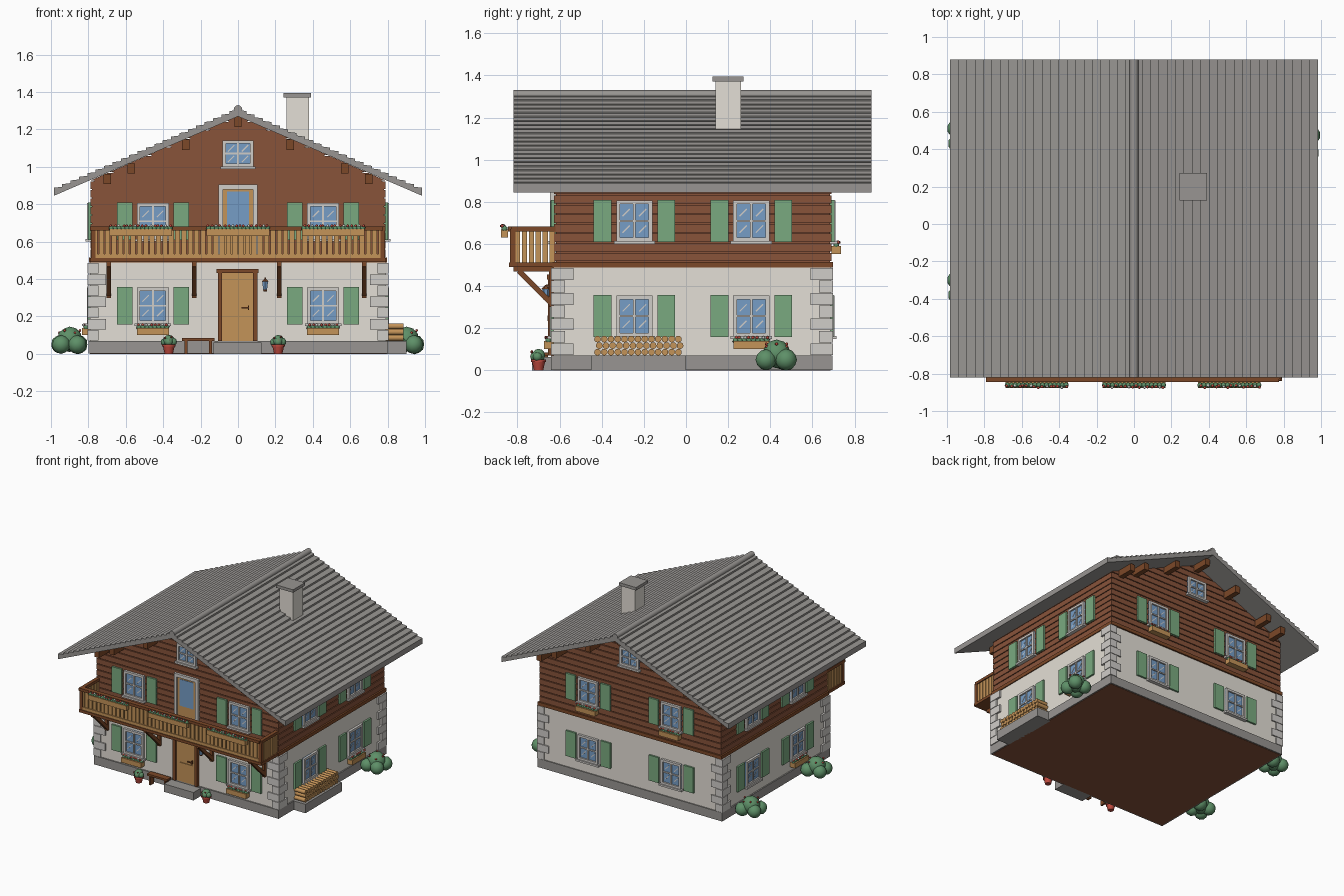
import bpy, bmesh, math, random
from mathutils import Matrix, Vector

if "Cube" in bpy.data.objects:
    bpy.data.objects.remove(bpy.data.objects["Cube"])
random.seed(4)

def mat(name, r, g, b):
    m = bpy.data.materials.new(name)
    m.diffuse_color = [((c / 255 + .055) / 1.055) ** 2.4 for c in (r, g, b)] + [1]
    m.use_nodes = True
    m.node_tree.nodes["Principled BSDF"].inputs["Base Color"].default_value = m.diffuse_color
    return m

PLASTER = mat("plaster", 228, 223, 214)
GREY = mat("grey stone", 152, 149, 146)
BROWN = mat("brown boards", 136, 83, 58)
BEAM = mat("dark beam", 124, 72, 40)
WOOD = mat("light wood", 196, 147, 88)
GREEN = mat("shutter green", 122, 170, 128)
GLASS = mat("window glass", 118, 157, 198)
PALE = mat("pale stone", 208, 205, 201)
LEAF = mat("leaf green", 94, 144, 104)
RED = mat("flower red", 190, 74, 62)
I = Matrix.Identity(4)

class Part:
    """One mesh object collected from simple primitives."""
    def __init__(self, name, material, M=I):
        self.name, self.material, self.M, self.bm = name, material, M, bmesh.new()

    def box(self, x0, x1, y0, y1, z0, z1, R=I):
        c = Vector((x0 + x1, y0 + y1, z0 + z1)) / 2
        S = Matrix.Diagonal((x1 - x0, y1 - y0, z1 - z0, 1))
        bmesh.ops.create_cube(self.bm, size=1, matrix=self.M @ Matrix.Translation(c) @ R @ S)
        return self

    def ball(self, c, r, sub=2, squash=1):
        S = Matrix.Diagonal((r, r, r * squash, 1))
        bmesh.ops.create_icosphere(self.bm, subdivisions=sub, radius=1,
                                   matrix=self.M @ Matrix.Translation(c) @ S)
        return self

    def cyl(self, c, r1, r2, h, R=I, n=12):
        bmesh.ops.create_cone(self.bm, cap_ends=True, segments=n, radius1=r1, radius2=r2, depth=h,
                              matrix=self.M @ Matrix.Translation(c) @ R)
        return self

    def prism(self, pts, y0, y1):
        """Profile in x and z, extruded along y."""
        a = [self.bm.verts.new((x, y0, z)) for x, z in pts]
        b = [self.bm.verts.new((x, y1, z)) for x, z in pts]
        self.bm.faces.new(a)
        self.bm.faces.new(b[::-1])
        for i in range(len(a)):
            j = (i + 1) % len(a)
            self.bm.faces.new((a[j], a[i], b[i], b[j]))
        return self

    def done(self, smooth=False):
        bmesh.ops.recalc_face_normals(self.bm, faces=self.bm.faces)
        for f in self.bm.faces:
            f.smooth = smooth and len(f.verts) < 5
        me = bpy.data.meshes.new(self.name)
        self.bm.to_mesh(me)
        self.bm.free()
        me.materials.append(self.material)
        bpy.context.collection.objects.link(bpy.data.objects.new(self.name, me))

AX_X = Matrix.Rotation(math.pi / 2, 4, 'Y')
AX_Y = Matrix.Rotation(math.pi / 2, 4, 'X')
SLOPE = .4365

# Stone base, plaster storey and floor plate
Part("plinth", GREY).box(-.80, .80, -.64, .695, .002, .07).box(.78, .90, -.45, .0, 0, .07).done()
Part("floor_plate", BROWN).box(-.79, .79, -.63, .685, 0, .01).done()
Part("plaster_wall", PLASTER).box(-.79, .79, -.63, .687, .06, .495).done()
q = Part("corner_stones", PALE)
for sx in (-1, 1):
    for y, sy in ((-.64, 1), (.697, -1)):
        for i in range(7):
            lx, ly = (.06, .105) if i % 2 == 0 else (.10, .065)
            xs, ys = sorted((sx * .805, sx * (.805 - lx))), sorted((y, y + sy * ly))
            q.box(*xs, *ys, .072 + i * .0595, .128 + i * .0595)
q.done()

# Timber storey with horizontal boards up into the gables
def half(z, inset=0):
    return max(.01, min(.788, (1.272 - z) / SLOPE) - inset)
core = [(-.78, .49), (.78, .49), (.78, .92), (0, 1.265), (-.78, .92)]
Part("timber_core", BROWN).prism(core, -.618, .683).done()
b = Part("timber_boards", BROWN)
z, h = .515, .0455
while z < 1.25:
    za, zb = z + .003, z + h - .003
    b.prism([(-half(za), za), (half(za), za), (half(zb), zb), (-half(zb), zb)], -.626, .691)
    z += h
b.done()
Part("sill_beam", BEAM).box(-.797, .797, -.635, .699, .488, .515).done()

# Roof with overlapping courses, ridge cap, purlins
N, W = 22, .985
top = []
for i in range(N):
    x0, x1 = W * i / N, W * (i + 1) / N
    top += [(x0, 1.304 - SLOPE * x0), (x1, 1.318 - SLOPE * x1)]
r = Part("roof", GREY)
for s in (-1, 1):
    r.prism([(s * x, z) for x, z in [(0, 1.27)] + top + [(W, 1.275 - SLOPE * W)]], -.82, .88)
r.done()
Part("ridge_cap", GREY).cyl((0, .03, 1.307), .023, .023, 1.70, AX_Y).done(True)
p = Part("purlins", BEAM)
for x in (-.70, -.57, -.28, 0, .28, .57, .70):
    zt = 1.268 - SLOPE * abs(x)
    p.box(x - .02, x + .02, -.75, .82, zt - .055, zt)
p.done()
Part("chimney", PLASTER).box(.26, .38, .14, .26, 1.10, 1.375).done()
Part("chimney_cap", GREY).box(.243, .39, .125, .272, 1.372, 1.395).done()

# Flower boxes
def flower_box(name, M, w, d, z0, z1):
    Part(name + "_box", WOOD, M).box(-w / 2, w / 2, -d, 0, z0, z1).done()
    leaf, red, pale = Part(name + "_leaves", LEAF, M), Part(name + "_red_flowers", RED, M), Part(name + "_pale_flowers", PALE, M)
    n = int(w / .02)
    for i in range(n):
        x = -w / 2 + (i + .5) * w / n
        leaf.ball((x, -d / 2, z1 + .004), .016, 1)
        fl = pale if i % 4 == 2 else red
        fl.ball((x + random.uniform(-.005, .005), -d / 2 - random.uniform(.002, .014), z1 + .017), .0085, 1)
    for o in (leaf, red, pale):
        o.done(True)

# Windows: local x along the wall, local -y outward, z from the window foot
def window(name, M, w, h, shutters=True, box=False):
    a = w / 2
    Part(name + "_glass", GLASS, M).box(-a, a, -.006, .01, 0, h).done()
    f = Part(name + "_frame", PALE, M)
    t = .018
    for s in (-1, 1):
        f.box(*sorted((s * a, s * (a - t))), -.018, .01, 0, h)
    f.box(-a, a, -.018, .01, 0, t).box(-a, a, -.018, .01, h - t, h)
    f.box(-.006, .006, -.014, 0, t, h - t).box(-a + t, a - t, -.014, 0, h / 2 - .005, h / 2 + .005)
    f.box(-a - .012, a + .012, -.028, .01, -.012, .002)
    # reflection streaks
    R = Matrix.Rotation(math.radians(45), 4, 'Y')
    for x in (-a / 2 + .004, a / 2 - .004):
        for zc in (h * .3, h * .7):
            f.box(x - .003, x + .003, -.0075, -.005, zc - .024, zc + .024, R)
    f.done()
    if shutters:
        g = Part(name + "_shutters", GREEN, M)
        for s in (-1, 1):
            c = s * (a + .065)
            g.box(c - .042, c + .042, -.014, .01, -.002, h + .002)
        g.done()
    if box:
        flower_box(name + "_flower", M, .17, .045, -.06, -.022)

def on_wall(side, u, z, upper):
    ang, pos = {"front": (0, (u, -.626 if upper else -.63, z)),
                "back": (180, (u, .691 if upper else .687, z)),
                "right": (90, (.788 if upper else .79, u, z)),
                "left": (-90, (-.788 if upper else -.79, u, z))}[side]
    return Matrix.Translation(pos) @ Matrix.Rotation(math.radians(ang), 4, 'Z')

LOW, HIGH = .16, .612
for side, places in (("front", (-.455, .455)), ("back", (-.36, .36)), ("right", (-.245, .31)), ("left", (-.245, .31))):
    for k, u in enumerate(places):
        for level, z in (("lower", LOW), ("upper", HIGH)):
            up = level == "upper"
            has_box = (side == "front" and not up) or (side == "back" and up) or \
                      (not up and (side, k) in (("right", 1), ("left", 0)))
            window(f"{side}_{level}_window_{k + 1}", on_wall(side, u, z, up), .172, .195, True, has_box)
for side in ("front", "back"):
    window(side + "_gable_window", on_wall(side, 0, 1.0, True), .165, .142, False)

# Front door with frame, handle, step and lantern
Part("door_frame", BEAM).box(-.108, -.085, -.655, -.62, .07, .455).box(.08, .103, -.655, -.62, .07, .455) \
    .box(-.115, .11, -.66, -.62, .432, .455).done()
Part("door", WOOD).box(-.09, .085, -.64, -.62, .07, .435).box(-.06, .055, -.645, -.63, .28, .40) \
    .box(-.06, .055, -.645, -.63, .10, .22).done()
Part("door_handle", BEAM).box(.02, .06, -.658, -.65, .243, .25).box(.053, .06, -.658, -.64, .235, .26).done()
Part("door_step", GREY).box(-.13, .125, -.73, -.63, 0, .062).done()
Part("lantern_glass", GLASS).cyl((.145, -.665, .365), .012, .018, .045, n=6).done()
Part("lantern_metal", BEAM).cyl((.145, -.665, .395), .022, .003, .018, n=6).cyl((.145, -.665, .338), .01, .013, .01, n=6) \
    .box(.141, .149, -.665, -.625, .40, .408).done()

# Balcony door
Part("balcony_door_frame", PALE).box(-.105, -.08, -.645, -.62, .515, .905).box(.08, .105, -.645, -.62, .515, .905) \
    .box(-.105, .105, -.645, -.62, .88, .905).done()
Part("balcony_door", WOOD).box(-.085, .085, -.636, -.62, .515, .885).done()
Part("balcony_door_glass", GLASS).box(-.06, .06, -.639, -.63, .66, .868).done()

# Balcony floor, slats, rails and brackets
Part("balcony_floor", BEAM).box(-.79, .79, -.84, -.62, .49, .512).done()
s = Part("balcony_slats", WOOD)
n = 46
for i in range(n):
    x = -.765 + 1.53 * i / (n - 1)
    s.box(x - .0135, x + .0135, -.83, -.818, .51, .662)
for x in (-.775, .775):
    for i in range(6):
        y = -.80 + i * .033
        s.box(x - .006, x + .006, y - .0125, y + .0125, .51, .662)
s.box(-.78, .78, -.835, -.81, .51, .535).done()
rail = Part("balcony_rail", BEAM).box(-.79, .775, -.845, -.81, .66, .682)
for x in (-.775, .775):
    rail.box(x - .014, x + .014, -.83, -.62, .66, .682).box(x - .012, x + .012, -.836, -.81, .50, .67)
rail.done()
k = Part("balcony_brackets", BEAM)
for x in (-.69, -.235, .22, .675):
    k.box(x - .012, x + .012, -.82, -.62, .468, .492)
    k.box(x - .012, x + .012, -.725, -.70, .275, .505, Matrix.Rotation(math.radians(45), 4, 'X'))
    k.box(x - .012, x + .012, -.65, -.62, .30, .48)
k.done()
for i, x in enumerate((-.52, 0, .51)):
    flower_box(f"balcony_flower_{i + 1}", Matrix.Translation((x, -.845, 0)), .335, .033, .63, .668)

# Log pile
logs = Part("log_pile", WOOD)
for row in range(3):
    for i in range(13):
        logs.cyl((.838, -.42 + i * .032 + (row % 2) * .008, .086 + row * .031), .0158, .0158, .092, AX_X)
logs.done(True)

# Bench
Part("bench", BEAM).box(-.30, -.125, -.70, -.65, .07, .085).box(-.285, -.27, -.695, -.655, 0, .07) \
    .box(-.155, -.14, -.695, -.655, 0, .07).done()

# Potted plants
for i, x in enumerate((-.37, .215)):
    Part(f"pot_{i + 1}", RED).cyl((x, -.70, .022), .022, .032, .044).cyl((x, -.70, .045), .036, .036, .012).done(True)
    pl = Part(f"pot_plant_{i + 1}", LEAF)
    for dx, dy, dz, rr in ((0, 0, .07, .032), (-.022, .005, .063, .022), (.022, -.005, .064, .022), (0, -.018, .064, .022)):
        pl.ball((x + dx, -.70 + dy, dz), rr)
    pl.done(True)
    fl = Part(f"pot_flowers_{i + 1}", RED)
    for dx, dz in ((-.02, .085), (.014, .09), (.002, .072)):
        fl.ball((x + dx, -.732, dz), .006, 1)
    fl.done(True)

# Bushes
for i, (x, y) in enumerate(((-.90, -.33), (-.90, .48), (.90, .43))):
    bush, berries = Part(f"bush_{i + 1}", LEAF), Part(f"bush_berries_{i + 1}", RED)
    for dx, dy, dz, rr in ((0, 0, .078, .068), (-.05, .03, .052, .05), (.045, .045, .05, .052),
                           (.04, -.05, .05, .05), (-.045, -.05, .05, .05)):
        bush.ball((x + dx, y + dy, dz), rr)
    for j in range(6):
        t = j * 1.05
        berries.ball((x + .055 * math.cos(t), y + .055 * math.sin(t), .125 - .012 * (j % 2)), .008, 1)
    bush.done(True)
    berries.done(True)
